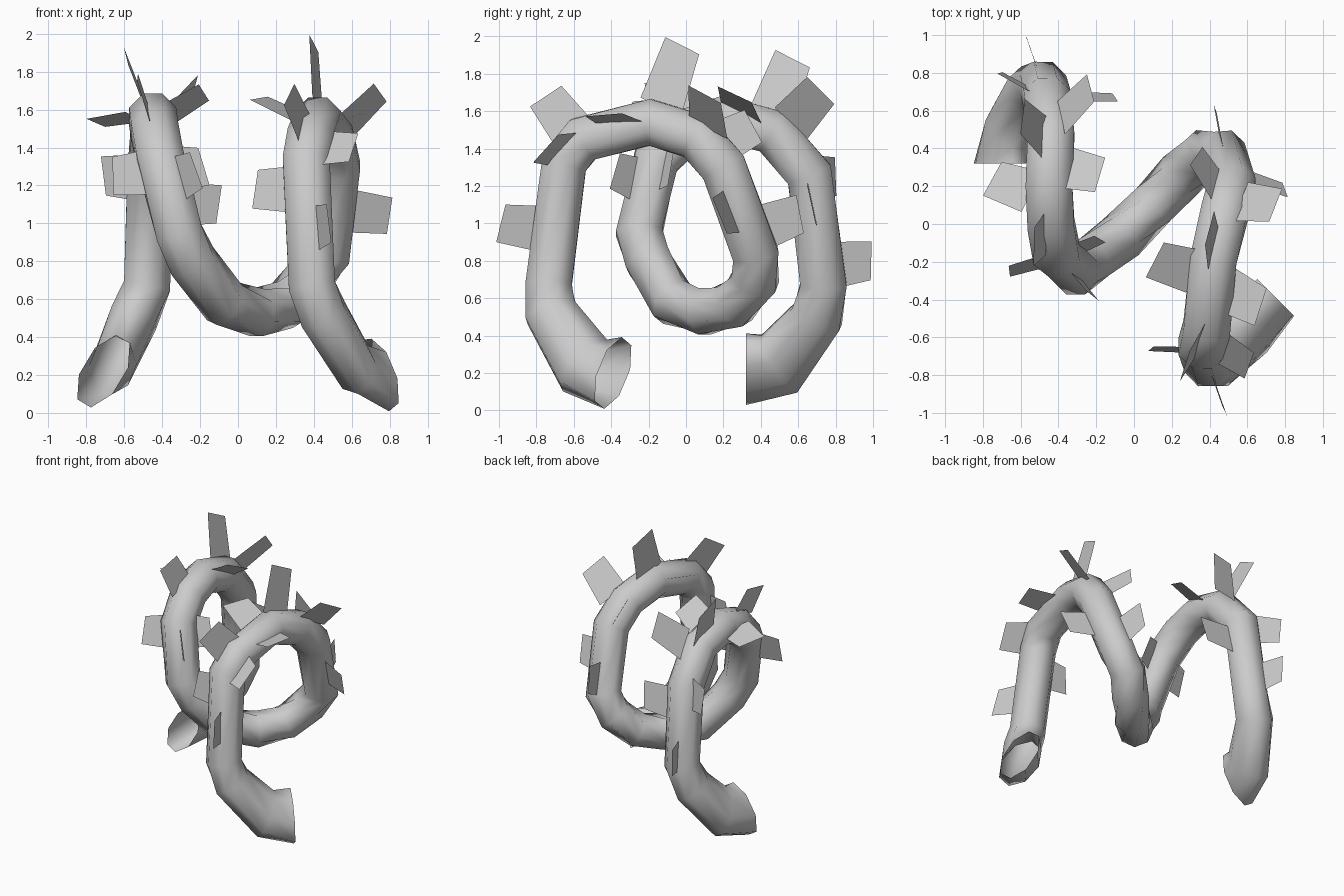
import bpy, bmesh, math
from mathutils import Vector
from mathutils.geometry import intersect_point_line

cube = bpy.data.objects.get("Cube")
if cube:
    bpy.data.objects.remove(cube, do_unlink=True)

# One plain grey for everything
grey = bpy.data.materials.new("light_grey")
grey.use_nodes = True
colour = (.6, .6, .6, 1)
grey.diffuse_color = colour
grey.node_tree.nodes["Principled BSDF"].inputs["Base Color"].default_value = colour

SIDES = 8
RADIUS = .134

# Centre line of the coiled stem, from the front left end to the back right end
path = [Vector(p) for p in (
    (.75, -.39, .2), (.62, -.54, .24), (.45, -.72, .52), (.39, -.735, .67),
    (.36, -.65, 1.33), (.385, -.55, 1.45), (.42, -.19, 1.54), (.48, .06, 1.46),
    (.52, .2, 1.3), (.47, .37, .84), (.37, .37, .7), (.25, .26, .57),
    (.1, .1, .53), (-.07, -.07, .58), (-.24, -.2, .8), (-.31, -.25, .95),
    (-.41, -.16, 1.34), (-.44, 0, 1.49), (-.45, .2, 1.56), (-.44, .46, 1.49),
    (-.46, .66, 1.26), (-.48, .735, .67), (-.55, .7, .5), (-.66, .5, .25),
    (-.71, .32, .22))]

# Middle of the outer edge of each leaf plate
front_tips = [
    (.48, -.99, 1), (.09, -.66, 1.18), (.27, -.75, 1.68), (.61, -.75, 1.4),
    (.11, -.19, 1.66), (.67, -.44, 1.58), (.4, -.02, 1.95), (.75, .1, 1.69),
    (.8, .18, 1.04), (.33, .36, 1.52), (.43, .61, 1.05)]
back_tips = [
    (-.57, .99, .8), (-.22, -.38, 1.28), (-.66, -.25, 1.25), (-.75, .24, 1.53),
    (-.71, .8, 1.25), (-.1, .67, 1.1), (-.18, -.08, 1.3), (-.18, .26, 1.69),
    (-.23, .72, 1.71), (-.59, .57, 1.88), (-.53, -.12, 1.77)]


def make_object(name, bm, smooth):
    mesh = bpy.data.meshes.new(name)
    bm.to_mesh(mesh)
    bm.free()
    mesh.materials.append(grey)
    for poly in mesh.polygons:
        poly.use_smooth = smooth
    obj = bpy.data.objects.new(name, mesh)
    bpy.context.collection.objects.link(obj)
    return obj


def ring_normal(i):
    """Bisecting direction at a path point; the ends are cut upright."""
    if i == 0:
        return Vector((-1, -1, 0)).normalized()
    if i == len(path) - 1:
        return Vector((0, -1, 0))
    before = (path[i] - path[i - 1]).normalized()
    after = (path[i + 1] - path[i]).normalized()
    return (before + after).normalized()


def build_stem():
    """Open tube swept along the path, ending in tall leaning mouths."""
    # Height, width and lean of the rings nearest the two ends
    mouths = {0: (1.6, .82, .6), 1: (1.42, .92, .35), 2: (1.12, 1, 0)}
    bm = bmesh.new()
    rings = []
    last = len(path) - 1
    for i, point in enumerate(path):
        normal = ring_normal(i)
        tall, wide, lean = mouths.get(min(i, last - i), (1, 1, 0))
        if i > last / 2:
            lean = -lean
        across = normal.cross(Vector((1, 0, 0))).normalized()
        across = (across + normal.cross(across) * lean).normalized()
        side = normal.cross(across)
        ring = []
        for k in range(SIDES):
            angle = math.tau * (k + .5) / SIDES
            offset = across * math.cos(angle) * tall + side * math.sin(angle) * wide
            ring.append(bm.verts.new(point + offset * RADIUS))
        rings.append(ring)
    for a, b in zip(rings, rings[1:]):
        for k in range(SIDES):
            n = (k + 1) % SIDES
            bm.faces.new((a[k], a[n], b[n], b[k]))
    bmesh.ops.recalc_face_normals(bm, faces=bm.faces)
    return make_object("coiled_stem", bm, True)


def nearest_on_path(tip):
    """Closest centre line point and the stem direction there."""
    best = None
    for a, b in zip(path, path[1:]):
        t = intersect_point_line(tip, a, b)[1]
        foot = a.lerp(b, max(0, min(1, t)))
        gap = (tip - foot).length
        if best is None or gap < best[0]:
            best = (gap, foot, (b - a).normalized())
    return best[1], best[2]


def build_leaf(name, tip):
    """Thin leaf plate standing out of the stem, leaning and twisting a little."""
    tip = Vector(tip)
    foot, along = nearest_on_path(tip)
    # Leaves on the sides of the arches lean along the stem
    lean = (tip - foot).normalized().x * abs(along.y)
    foot = foot + along * lean * .1
    out = (tip - foot).normalized()
    along = (along - out * along.dot(out)).normalized()
    amount = (abs(along.y) * .35 - abs(along.z) * .13) * max(out.x, 0)
    half = (along + along.cross(out) * amount).normalized()
    skew = out * .015
    base = foot + out * RADIUS * .7
    wide, narrow = half * .122, half * .103
    bm = bmesh.new()
    corners = [base - wide + skew, base + wide - skew,
               tip + narrow - skew, tip - narrow + skew]
    bm.faces.new([bm.verts.new(c) for c in corners])
    return make_object(name, bm, False)


build_stem()
for group, tips in (("front_leaf", front_tips), ("back_leaf", back_tips)):
    for number, tip in enumerate(tips, 1):
        build_leaf(f"{group}_{number}", tip)
